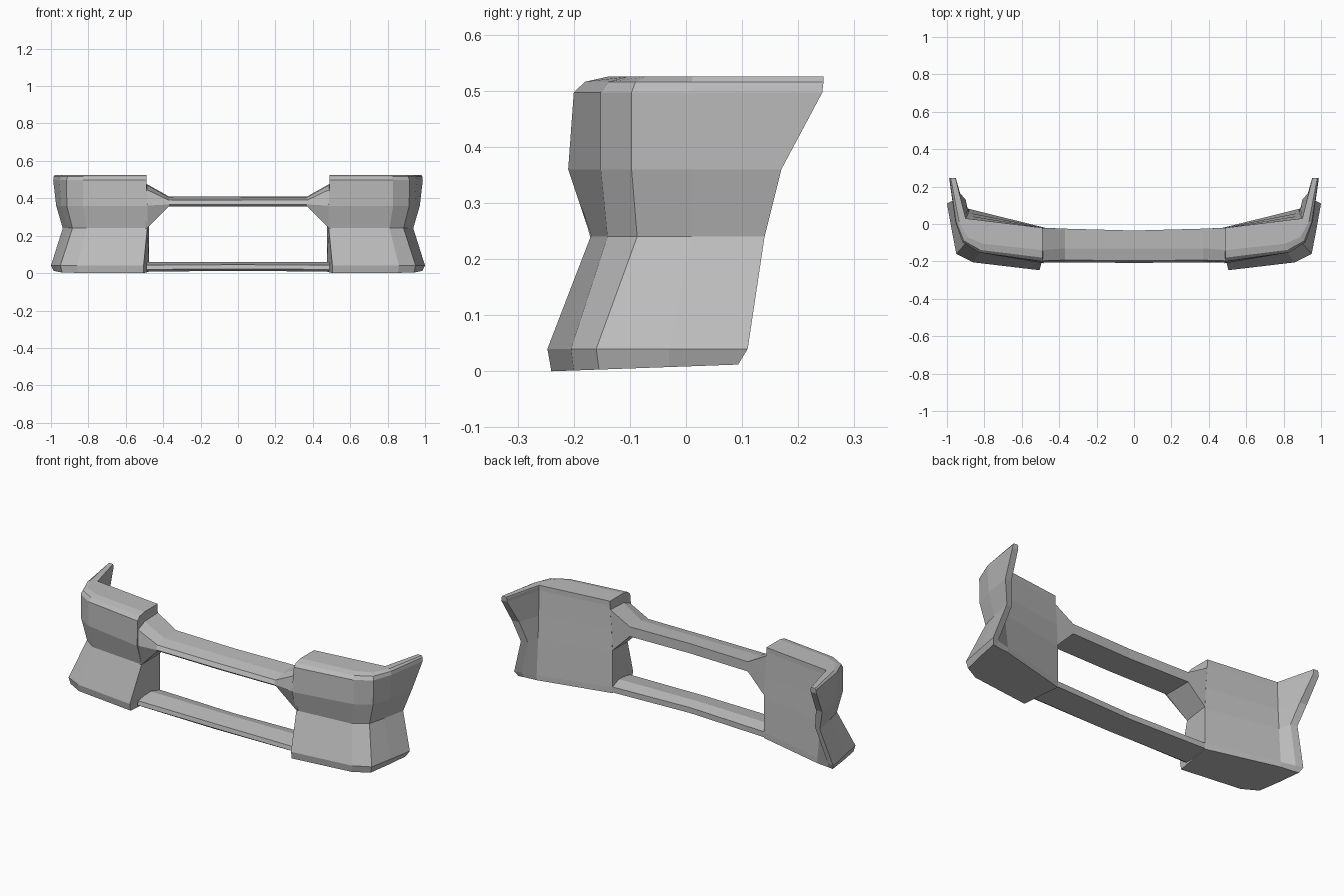
import bpy, bmesh

cube = bpy.data.objects.get("Cube")
if cube:
    bpy.data.objects.remove(cube, do_unlink=True)

grey = bpy.data.materials.new("bumper grey")
grey.use_nodes = True
colour = (0.5, 0.5, 0.5, 1)
grey.diffuse_color = colour
grey.node_tree.nodes["Principled BSDF"].inputs["Base Color"].default_value = colour


def loft(name, rings):
    """Skin a row of closed rings, cap both ends."""
    bm = bmesh.new()
    rows = [[bm.verts.new(p) for p in ring] for ring in rings]
    for a, b in zip(rows, rows[1:]):
        for i in range(len(a)):
            j = (i + 1) % len(a)
            bm.faces.new((a[i], a[j], b[j], b[i]))
    caps = [bm.faces.new(rows[0]), bm.faces.new(rows[-1])]
    bmesh.ops.triangulate(bm, faces=caps)
    bmesh.ops.recalc_face_normals(bm, faces=bm.faces)
    mesh = bpy.data.meshes.new(name)
    bm.to_mesh(mesh)
    bm.free()
    mesh.materials.append(grey)
    obj = bpy.data.objects.new(name, mesh)
    bpy.context.collection.objects.link(obj)


# Corner pods: plan outlines from the inner front edge, round the
# outer corner, to the wing tip and back along the rear panel
levels = [
    (0.00, [(.505, -.24), (.855, -.20), (.94, -.155), (.965, -.03), (.985, .093),
            (.955, .088), (.88, .08), (.475, -.02)]),
    (0.04, [(.505, -.247), (.86, -.205), (.95, -.16), (.975, -.03), (1.0, .11),
            (.96, .10), (.88, .08), (.475, -.02)]),
    (0.24, [(.485, -.17), (.81, -.14), (.885, -.087), (.91, .01), (.937, .14),
            (.90, .13), (.885, .06), (.475, -.02)]),
    (0.36, [(.485, -.21), (.83, -.152), (.915, -.097), (.945, .01), (.972, .17),
            (.93, .165), (.892, .045), (.48, -.02)]),
    (0.497, [(.49, -.20), (.83, -.152), (.917, -.097), (.955, .01), (.988, .243),
             (.952, .243), (.90, .03), (.49, -.02)]),
    (0.516, [(.49, -.18), (.825, -.138), (.91, -.09), (.95, .01), (.985, .245),
             (.952, .245), (.90, .03), (.49, -.02)]),
    (0.525, [(.49, -.14), (.81, -.105), (.89, -.07), (.935, .012), (.98, .245),
             (.955, .245), (.90, .03), (.49, -.02)]),
]
for side, s in (("left", 1), ("right", -1)):
    rings = []
    for z, outline in levels:
        tilt = 0.036 if z == 0 else 0
        rings.append([(s * x, y, z + (y + .24) * tilt) for x, y in outline])
    loft(side + "_corner_pod", rings)


def mirrored_bar(name, stations):
    """Sweep (y, z) sections over stations given from the centre outwards."""
    half = stations[1:]
    row = [(-x, sec) for x, sec in reversed(half)] + stations[:1] + half
    loft(name, [[(x, y, z) for y, z in sec] for x, sec in row])


# Upper bridge with flared ends
mirrored_bar("upper_bridge", [
    (0, [(-.035, .355), (-.195, .355), (-.208, .367), (-.195, .39), (-.13, .405), (-.035, .41)]),
    (.37, [(-.025, .355), (-.19, .355), (-.205, .367), (-.193, .39), (-.13, .405), (-.025, .41)]),
    (.495, [(-.02, .23), (-.168, .23), (-.205, .36), (-.197, .45), (-.14, .475), (-.02, .48)]),
])

# Lower crossbar
mirrored_bar("lower_crossbar", [
    (0, [(-.04, .014), (-.195, .012), (-.205, .022), (-.2, .045), (-.10, .06), (-.04, .045)]),
    (.49, [(-.02, .012), (-.18, .008), (-.2, .02), (-.195, .043), (-.09, .058), (-.02, .043)]),
])
